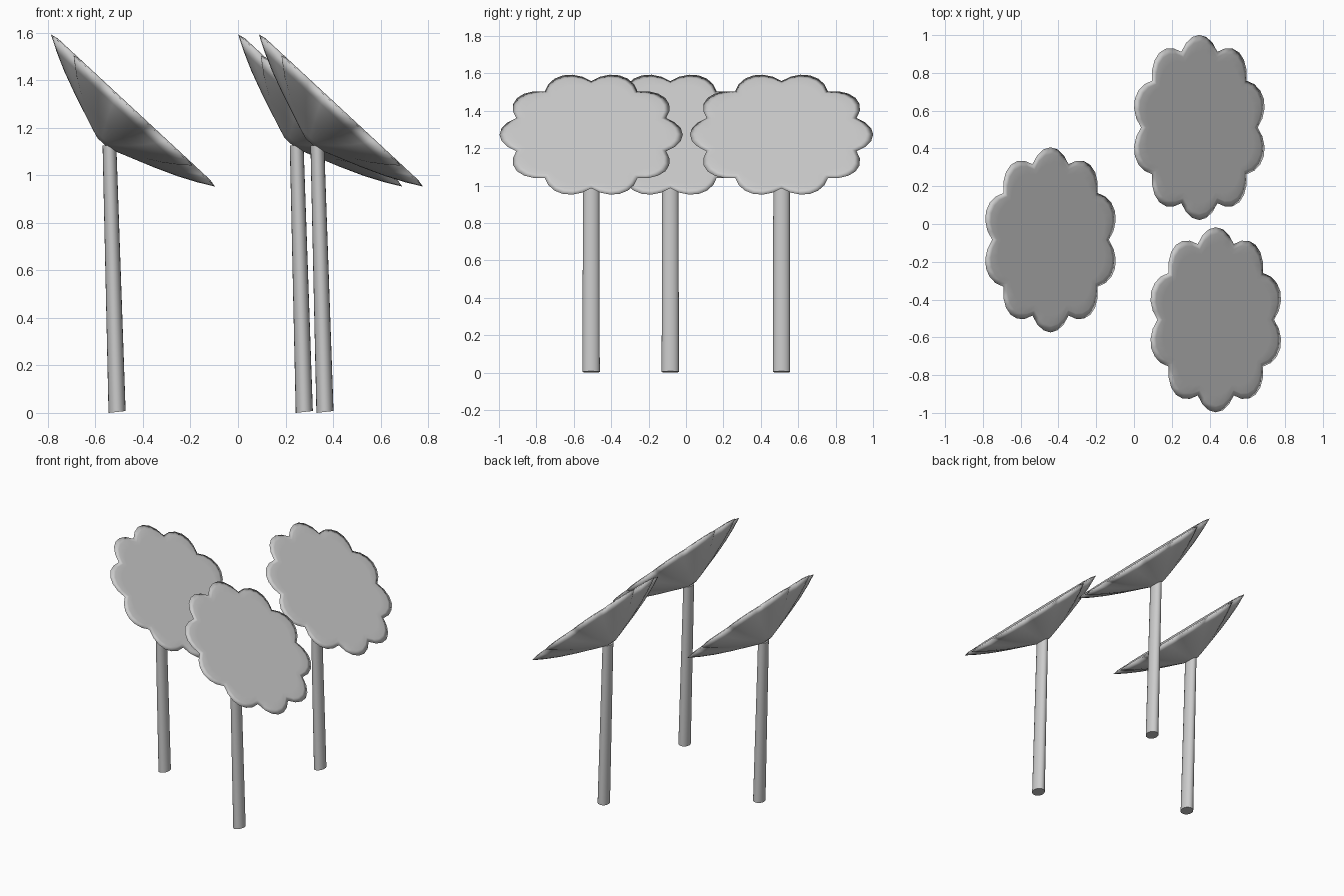
import bpy, bmesh, math
from mathutils import Vector

if "Cube" in bpy.data.objects:
    bpy.data.objects.remove(bpy.data.objects["Cube"])

PETALS = 10
SEG = 60
UP = Vector((-0.733, 0, 0.68))     # uphill direction of the tilted face
NORMAL = Vector((0.68, 0, 0.733))  # facing direction
SIDE = Vector((0, 1, 0))

# Head profile, from back apex round the rim to the middle of the flat face:
# (radius, height along normal, scallop depth)
PROFILE = [
    (0.03, -0.190, 0.0),
    (0.075, -0.175, 0.0),
    (0.23, -0.120, 0.05),
    (0.335, -0.079, 0.09),
    (0.42, -0.040, 0.12),
    (0.490, -0.003, 0.14),
    (0.455, 0.004, 0.14),
    (0.40, 0.004, 0.10),
    (0.20, 0.004, 0.02),
]


def finish(name, bm, angle):
    bmesh.ops.recalc_face_normals(bm, faces=bm.faces)
    me = bpy.data.meshes.new(name)
    bm.to_mesh(me)
    bm.free()
    ob = bpy.data.objects.new(name, me)
    bpy.context.collection.objects.link(ob)
    bpy.ops.object.select_all(action='DESELECT')
    ob.select_set(True)
    bpy.context.view_layer.objects.active = ob
    bpy.ops.object.shade_smooth_by_angle(angle=math.radians(angle))
    return ob


def bridge(bm, a, b):
    n = len(a)
    for i in range(n):
        j = (i + 1) % n
        bm.faces.new((a[i], a[j], b[j], b[i]))


def flower_head(name, centre):
    bm = bmesh.new()
    rings = []
    for r, h, scallop in PROFILE:
        ring = []
        for i in range(SEG):
            a = 2 * math.pi * i / SEG
            notch = 1 - abs(math.cos(a * PETALS / 2)) ** 0.9
            rr = r * (1 - scallop * notch)
            p = (centre + SIDE * rr * math.cos(a)
                 + UP * rr * math.sin(a) + NORMAL * h)
            ring.append(bm.verts.new(p))
        rings.append(ring)
    for a, b in zip(rings, rings[1:]):
        bridge(bm, a, b)
    # close the apex and the middle of the face
    bm.faces.new(rings[0])
    mid = bm.verts.new(centre + NORMAL * 0.004)
    last = rings[-1]
    for i in range(SEG):
        bm.faces.new((last[i], last[(i + 1) % SEG], mid))
    return finish(name, bm, 179)


def stem(name, base, top):
    bm = bmesh.new()
    rings = []
    for p, rx, ry, tilt in ((base, 0.036, 0.046, 0.004), (top, 0.029, 0.044, 0.0)):
        ring = []
        for i in range(20):
            a = 2 * math.pi * i / 20
            c = math.cos(a)
            ring.append(bm.verts.new(
                p + Vector((rx * c, ry * math.sin(a), tilt * (1 + c)))))
        rings.append(ring)
    bridge(bm, *rings)
    for ring in rings:
        bm.faces.new(ring)
    return finish(name, bm, 40)


# Three identical flowers
for label, x, y in (("left", -0.44, -0.084), ("back", 0.348, 0.511), ("front", 0.435, -0.507)):
    flower_head(label + "_flower_head", Vector((x, y, 1.275)))
    stem(label + "_flower_stem", Vector((x - 0.069, y, 0)), Vector((x - 0.101, y, 1.125)))
